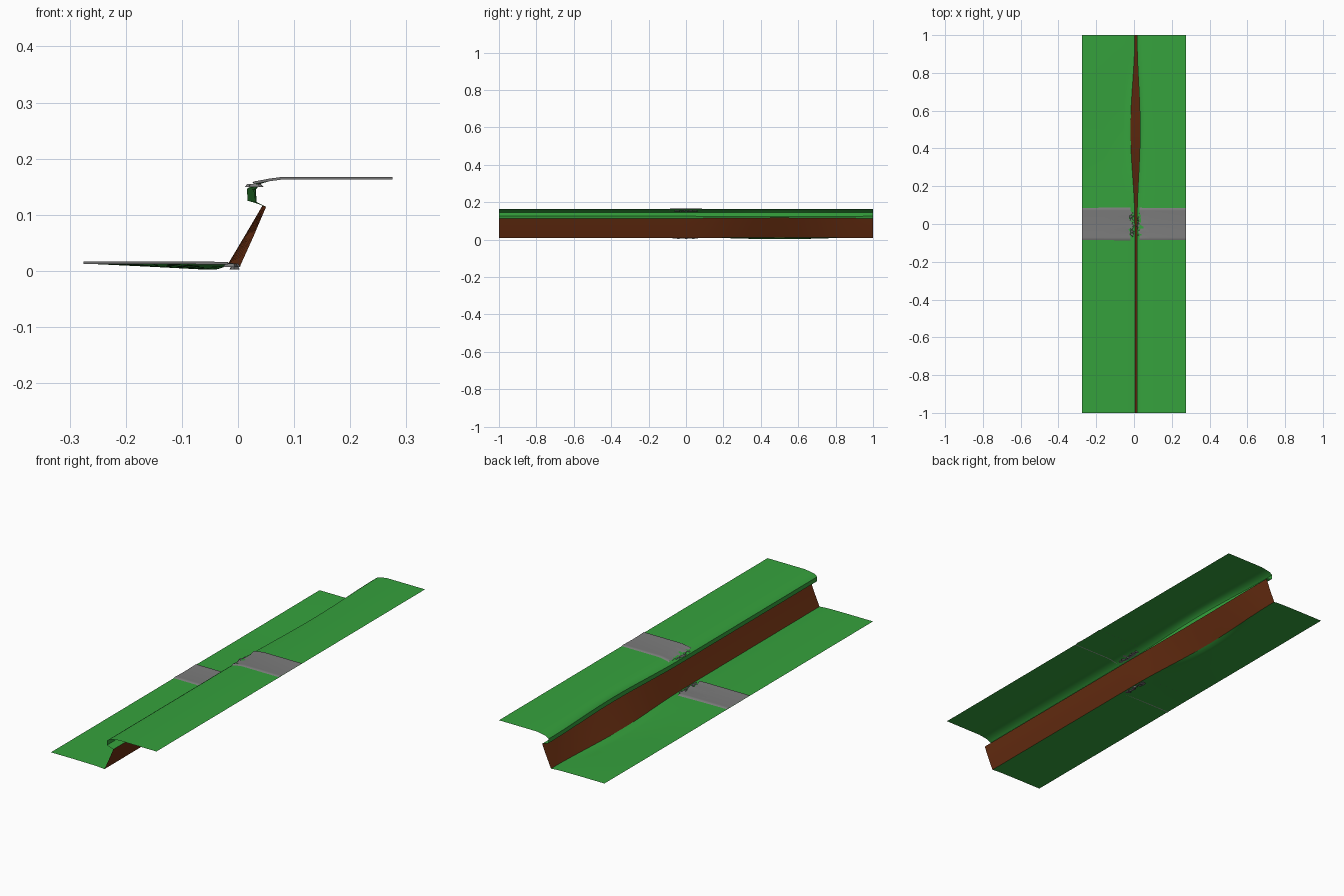
import bpy, bmesh, math, random
from mathutils import Vector, Matrix

if "Cube" in bpy.data.objects:
    bpy.data.objects.remove(bpy.data.objects["Cube"])

random.seed(4)

def material(name, col):
    m = bpy.data.materials.new(name)
    m.diffuse_color = (*col, 1)
    m.use_nodes = True
    m.node_tree.nodes["Principled BSDF"].inputs["Base Color"].default_value = m.diffuse_color
    return m

GRASS = material("grass green", (0.036, 0.36, 0.046))
EARTH = material("earth brown", (0.15, 0.029, 0.006))
STONE = material("stone grey", (0.2, 0.2, 0.2))

def finish(name, bm, mat, angle=40):
    me = bpy.data.meshes.new(name)
    bm.to_mesh(me)
    bm.free()
    me.materials.append(mat)
    ob = bpy.data.objects.new(name, me)
    bpy.context.collection.objects.link(ob)
    bpy.ops.object.select_all(action='DESELECT')
    bpy.context.view_layer.objects.active = ob
    ob.select_set(True)
    bpy.ops.object.shade_smooth_by_angle(angle=math.radians(angle))
    return ob

def sheet(name, rows, mat):
    """Skin a list of equally long point rows."""
    bm = bmesh.new()
    grid = [[bm.verts.new(p) for p in r] for r in rows]
    for a, b in zip(grid, grid[1:]):
        for i in range(len(a) - 1):
            bm.faces.new((a[i], a[i + 1], b[i + 1], b[i]))
    return finish(name, bm, mat)

def bulge(y):
    """Bell that is 1 at y = 0.5, where the cliff swells out."""
    t = abs(y - 0.5) / 0.5
    return math.cos(t * math.pi / 2) ** 2 if t < 1 else 0

def terrain(name, base, swollen, mat, n=48):
    rows = []
    for k in range(n + 1):
        y = -1 + 2 * k / n
        b = bulge(y)
        rows.append([(p[0] + (q[0] - p[0]) * b, y, p[1] + (q[1] - p[1]) * b)
                     for p, q in zip(base, swollen)])
    return sheet(name, rows, mat)

# Ground and cliff profiles in x, z: normal, and at the swelling
LOW = [(-0.275, 0.0135), (-0.16, 0.0135), (-0.05, 0.0125), (-0.02, 0.011), (0.004, 0.009)]
LOW_B = [(-0.275, 0.013), (-0.16, 0.0075), (-0.055, 0.002), (-0.035, 0.003), (-0.018, 0.012)]
WALL = [(0.004, 0.009), (0.027, 0.06), (0.05, 0.114)]
WALL_B = [(-0.018, 0.012), (0.013, 0.064), (0.044, 0.117)]
TOP = [(0.05, 0.114), (0.034, 0.120), (0.017, 0.125), (0.016, 0.146),
       (0.030, 0.156), (0.055, 0.161), (0.08, 0.1645), (0.275, 0.1645)]
TOP_B = [(0.044, 0.117), (0.038, 0.120), (0.033, 0.123), (0.032, 0.145),
         (0.040, 0.155), (0.060, 0.161), (0.085, 0.1645), (0.275, 0.1645)]

terrain("lower_grass", LOW, LOW_B, GRASS)
terrain("cliff_face", WALL, WALL_B, EARTH)
terrain("upper_grass", TOP, TOP_B, GRASS)

# Paths: slightly dished strip with raised rims and a ragged end at the cliff
def rim(y):
    a = abs(y)
    if a > 0.085:
        return -0.0015
    return 0.0012 + 0.002 * (a / 0.08) ** 2

def path(name, line):
    ys = [-0.088, -0.08] + [-0.07 + 0.014 * i for i in range(11)] + [0.08, 0.088]
    rows = []
    for y in ys:
        row = [(x, y, z + rim(y)) for x, z in line]
        if abs(y) < 0.06:
            x, _, z = row[-1]
            row[-1] = (x + random.uniform(-0.012, 0.012), y, z + random.uniform(-0.003, 0.001))
        rows.append(row)
    return sheet(name, rows, STONE)

path("lower_path", [(-0.275, 0.0135), (-0.16, 0.0135), (-0.05, 0.0132), (-0.018, 0.0125)])
path("upper_path", [(0.275, 0.1645), (0.08, 0.1645), (0.055, 0.161), (0.028, 0.156)])

# Broken stone chips at both path ends
def chips(name, centre, spread, count):
    bm = bmesh.new()
    for i in range(count):
        r = random.uniform(0.009, 0.018)
        pos = Vector(centre) + Vector((random.uniform(-spread, spread),
                                       -0.055 + 0.11 * i / (count - 1), 0))
        rot = Matrix.Rotation(random.uniform(0, 6.28), 4, 'Z')
        bmesh.ops.create_cone(bm, cap_ends=True, segments=3, radius1=r, radius2=r * 0.6,
                              depth=0.006, matrix=Matrix.Translation(pos) @ rot)
    return finish(name, bm, STONE, 20)

chips("lower_chips", (-0.012, 0, 0.010), 0.008, 8)
chips("upper_chips", (0.027, 0, 0.152), 0.005, 8)
# Base point of the model: a few chips sunk to ground level
bm = bmesh.new()
for y in (-0.04, 0.0, 0.04):
    bmesh.ops.create_cone(bm, cap_ends=True, segments=3, radius1=0.01, radius2=0.006, depth=0.008,
                          matrix=Matrix.Translation((-0.006, y, 0.006)) @ Matrix.Rotation(y * 30, 4, 'Z'))
finish("sunken_chips", bm, STONE, 20)
